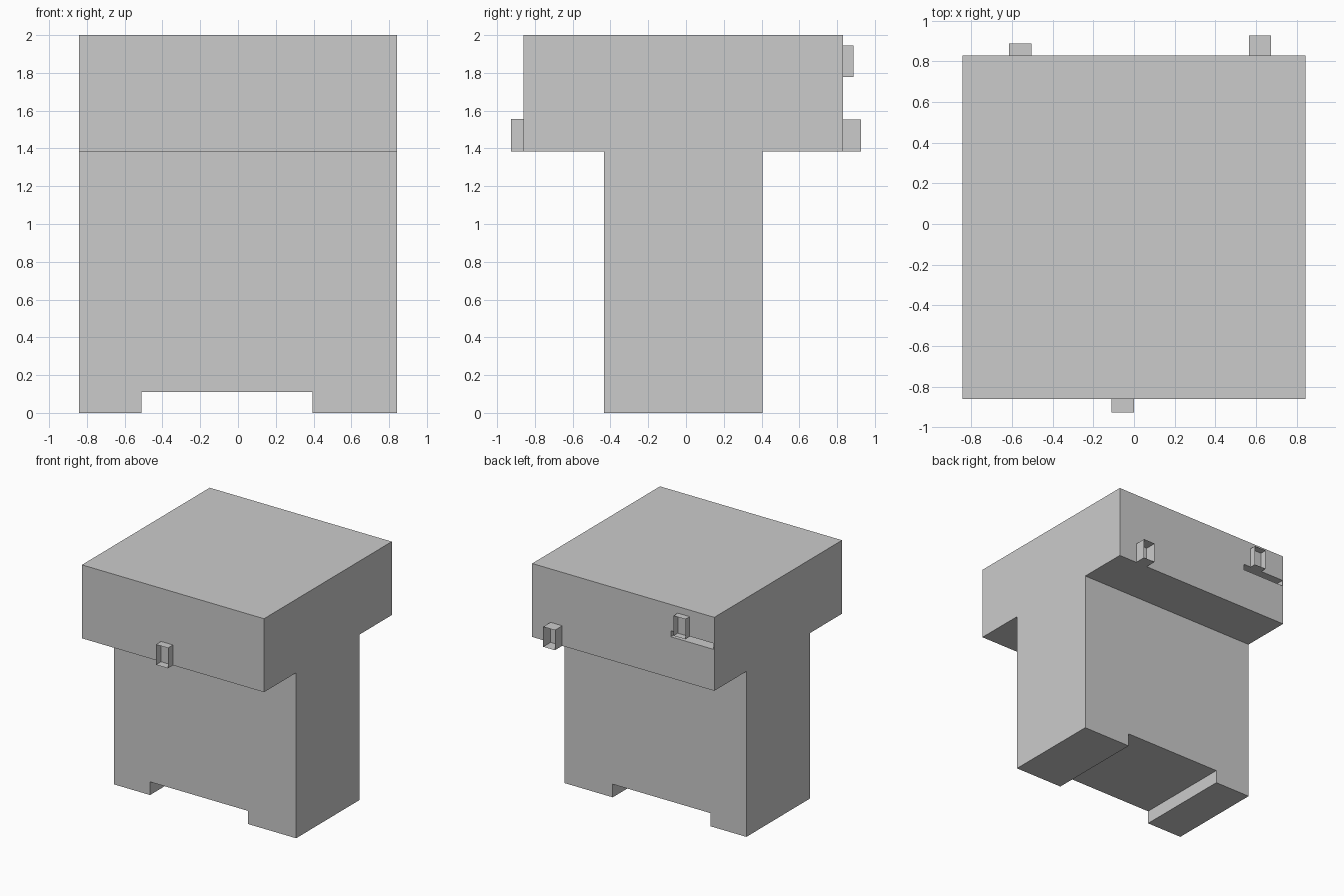
import bpy, bmesh

if "Cube" in bpy.data.objects:
    bpy.data.objects.remove(bpy.data.objects["Cube"])


def box(name, lo, hi, open_side=None):
    """Axis-aligned box; open_side (-1 or 1) leaves off the face towards -y or +y."""
    bm = bmesh.new()
    bmesh.ops.create_cube(bm, size=1)
    for v in bm.verts:
        v.co = [a + (c + 0.5) * (b - a) for a, b, c in zip(lo, hi, v.co)]
    bm.normal_update()
    if open_side:
        outer = [f for f in bm.faces if f.normal.y * open_side > 0.9]
        bmesh.ops.delete(bm, geom=outer, context='FACES_ONLY')
    return finish(name, bm)


def finish(name, bm):
    mesh = bpy.data.meshes.new(name)
    bm.to_mesh(mesh)
    bm.free()
    obj = bpy.data.objects.new(name, mesh)
    bpy.context.collection.objects.link(obj)
    return obj


def cut(target, cutter):
    cutter.hide_render = True
    cutter.hide_set(True)
    cutter.display_type = 'WIRE'
    mod = target.modifiers.new(cutter.name, 'BOOLEAN')
    mod.operation = 'DIFFERENCE'
    mod.solver = 'EXACT'
    mod.object = cutter
    bpy.context.view_layer.objects.active = target
    bpy.ops.object.modifier_apply(modifier=mod.name)
    bpy.data.objects.remove(cutter)


# Body: T-shaped side profile (y, z) extruded along x
profile = [(-0.435, 0), (0.405, 0), (0.405, 1.385), (0.83, 1.385),
           (0.83, 2), (-0.86, 2), (-0.86, 1.385), (-0.435, 1.385)]
bm = bmesh.new()
face = bm.faces.new([bm.verts.new((-0.843, y, z)) for y, z in profile])
new = bmesh.ops.extrude_face_region(bm, geom=[face])['geom']
bmesh.ops.translate(bm, vec=(1.686, 0, 0),
                    verts=[g for g in new if isinstance(g, bmesh.types.BMVert)])
bmesh.ops.recalc_face_normals(bm, faces=bm.faces)
body = finish("body", bm)

# Gap between the two feet, and narrow slot in the back of the top block
cut(body, box("foot_gap", (-0.51, -1, -0.2), (0.395, 1, 0.11)))
cut(body, box("back_slot", (-0.838, 0.71, 1.73), (-0.44, 1, 1.78)))

# Small sockets, open towards the outside
box("front_socket", (-0.11, -0.927, 1.385), (0, -0.86, 1.555), -1)
box("back_socket_low", (0.565, 0.83, 1.385), (0.673, 0.927, 1.553), 1)
box("back_socket_high", (-0.615, 0.83, 1.777), (-0.505, 0.887, 1.945), 1)
